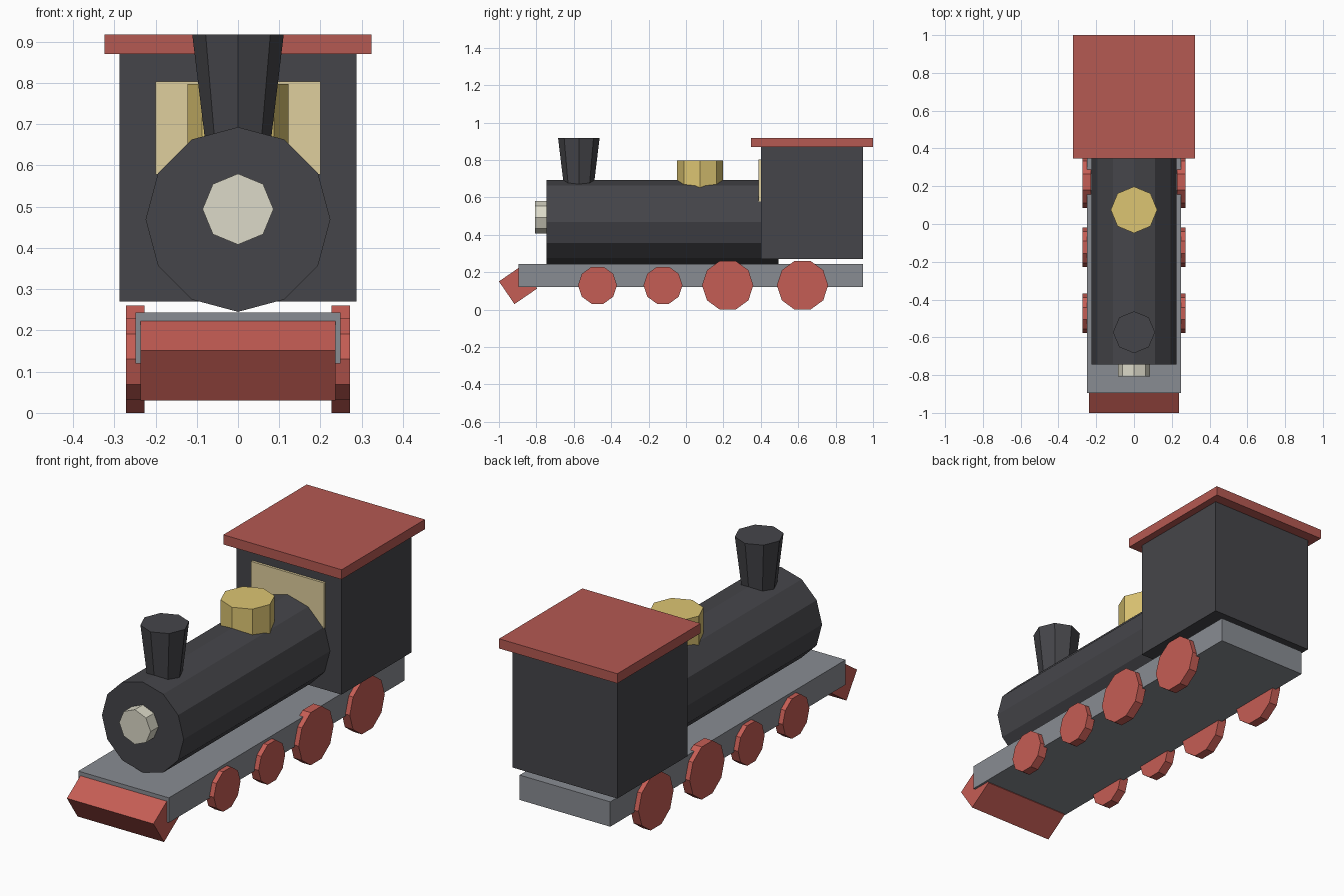
import bpy
from math import pi

if "Cube" in bpy.data.objects:
    bpy.data.objects.remove(bpy.data.objects["Cube"])


def material(name, r, g, b):
    m = bpy.data.materials.new(name)
    m.diffuse_color = (r, g, b, 1)
    m.use_nodes = True
    m.node_tree.nodes["Principled BSDF"].inputs["Base Color"].default_value = m.diffuse_color
    return m


BLACK = material("black_paint", 0.06, 0.06, 0.068)
RED = material("red_paint", 0.56, 0.11, 0.09)
ROOF_RED = material("roof_red", 0.46, 0.10, 0.085)
STEEL = material("steel", 0.25, 0.265, 0.29)
BRASS = material("brass", 0.72, 0.56, 0.17)
GLASS = material("window_yellow", 0.74, 0.62, 0.34)
LAMP = material("lamp_glass", 0.72, 0.70, 0.58)


def finish(name, mat):
    ob = bpy.context.object
    ob.name = name
    ob.data.materials.append(mat)
    return ob


def box(name, x, y, z, mat):
    """Box from (min, max) ranges."""
    bpy.ops.mesh.primitive_cube_add(size=1, location=[sum(r) / 2 for r in (x, y, z)])
    bpy.context.object.scale = [r[1] - r[0] for r in (x, y, z)]
    return finish(name, mat)


def prism(name, sides, r1, r2, depth, loc, mat, rot=(0, 0, 0)):
    """Low-poly cylinder or cone, r1 at the bottom and r2 at the top."""
    bpy.ops.mesh.primitive_cone_add(vertices=sides, radius1=r1, radius2=r2,
                                    depth=depth, location=loc, rotation=rot)
    return finish(name, mat)


# Chassis
box("chassis", (-0.248, 0.248), (-0.895, 0.947), (0.12, 0.243), STEEL)

# Cab with roof and front window
box("cab", (-0.287, 0.287), (0.40, 0.947), (0.27, 0.87), BLACK)
box("cab_roof", (-0.324, 0.324), (0.348, 1.0), (0.87, 0.918), ROOF_RED)
box("cab_window", (-0.20, 0.20), (0.388, 0.41), (0.578, 0.804), GLASS)

# Boiler and headlamp, lying along y
prism("boiler", 12, 0.224, 0.224, 1.24, (0, -0.125, 0.469), BLACK, (pi / 2, 0, 0))
prism("headlamp", 8, 0.086, 0.086, 0.08, (0, -0.767, 0.494), LAMP, (pi / 2, 0, 0))

# Chimney and steam dome
prism("chimney", 8, 0.075, 0.111, 0.298, (0, -0.573, 0.769), BLACK)
prism("steam_dome", 8, 0.123, 0.123, 0.20, (0, 0.075, 0.697), BRASS)

# Cowcatcher: tilted square beam
catcher = box("cowcatcher", (-0.237, 0.237), (-0.9715, -0.8245), (0.0585, 0.2055), RED)
catcher.rotation_euler.x = 0.6

# Wheels: two small pairs and two large pairs
for pair, (y, radius) in enumerate([(-0.473, 0.104), (-0.123, 0.104),
                                    (0.223, 0.137), (0.623, 0.137)], 1):
    for side, label in ((1, "right"), (-1, "left")):
        prism(f"wheel_{label}_{pair}", 10, radius, radius, 0.045,
              (side * 0.2495, y, 0.1305), RED, (0, pi / 2, 0))
